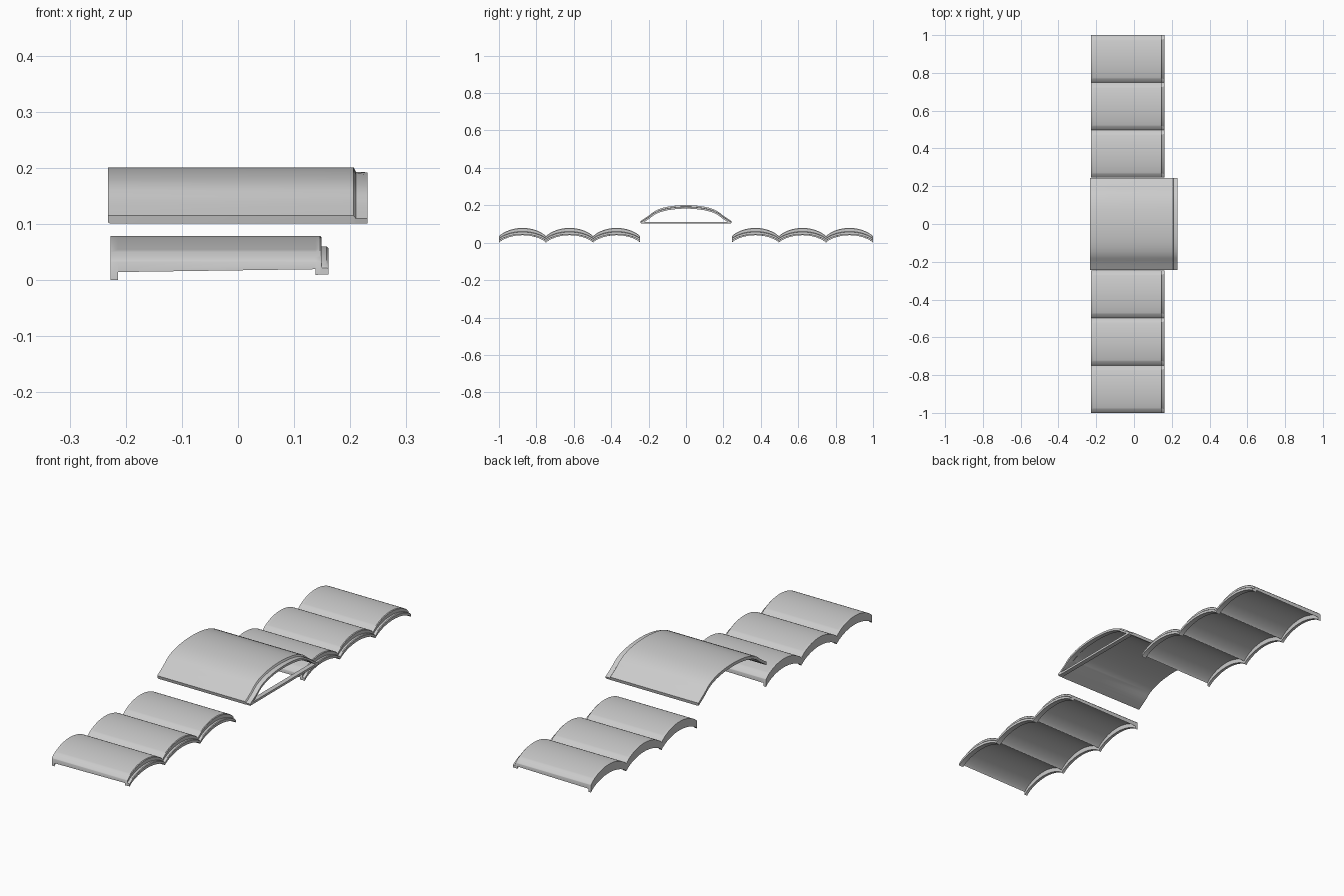
import bpy, bmesh, math

if "Cube" in bpy.data.objects:
    bpy.data.objects.remove(bpy.data.objects["Cube"])

N = 28  # segments across each arch


def arch(half, edge, apex, power=0.8):
    """Rounded barrel curve as (y, z) points."""
    pts = []
    for i in range(N + 1):
        t = -math.cos(math.pi * i / N)
        pts.append((half * t, edge + (apex - edge) * max(0, 1 - t * t) ** power))
    return pts


def flared(half, edge, apex):
    """Barrel curve whose feet flare outwards."""
    key = [(0, 1), (.1, .995), (.2, .975), (.3, .945), (.4, .90), (.5, .835), (.6, .74),
           (.68, .635), (.74, .52), (.79, .40), (.84, .295), (.89, .20), (.95, .09), (1, 0)]
    side = [(half * t, edge + (apex - edge) * f) for t, f in key]
    return [(-y, z) for y, z in reversed(side[1:])] + side


def loft(name, stations, y0=0):
    """Shell through stations (x, outer curve, inner curve)."""
    bm = bmesh.new()
    rings = []
    for x, outer, inner in stations:
        ring = outer + inner[::-1]
        rings.append([bm.verts.new((x, y + y0, z)) for y, z in ring])
    n = len(rings[0])
    for a, b in zip(rings, rings[1:]):
        for i in range(n):
            j = (i + 1) % n
            bm.faces.new((a[i], a[j], b[j], b[i]))
    for r in (rings[0], rings[-1]):
        for i in range(n // 2 - 1):
            bm.faces.new((r[i], r[i + 1], r[n - 2 - i], r[n - 1 - i]))
    bmesh.ops.recalc_face_normals(bm, faces=bm.faces)
    me = bpy.data.meshes.new(name)
    bm.to_mesh(me)
    bm.free()
    ob = bpy.data.objects.new(name, me)
    bpy.context.collection.objects.link(ob)
    return ob


def tile_station(x, top, top_edge, under, lift=0):
    low = 0.01 * (x + 0.228) / 0.388 + lift
    return x, arch(0.126, top_edge, top), arch(0.126, low, under)


# barrel tiles: hanging lip at the back end, lowered tongue at the front end
tile = [tile_station(*s) for s in (
    (-0.227, .079, .033, .040), (-0.214, .079, .033, .040),
    (-0.214, .079, .033, .061, .014), (0.138, .079, .033, .060, .010),
    (0.138, .079, .033, .045), (0.146, .079, .033, .045),
    (0.149, .076, .031, .045), (0.149, .060, .022, .045),
    (0.158, .060, .022, .045), (0.161, .057, .020, .045))]
parts = []
for side in (-1, 1):
    for k in range(3):
        label = "left" if side < 0 else "right"
        parts.append(loft(f"roof_tile_{label}_{k + 1}", tile, side * (0.371 + 0.2515 * k)))


# ridge cap with a smaller collar at the front end
def cap_station(x, half, edge, apex, low, under):
    return x, flared(half, edge, apex), flared(half - .003, low, under)


parts.append(loft("ridge_cap", [cap_station(*s) for s in (
    (-0.232, .243, .115, .201, .103, .187), (-0.228, .244, .115, .201, .101, .187),
    (0.206, .244, .115, .201, .101, .187), (0.210, .243, .110, .193, .101, .182),
    (0.231, .243, .110, .192, .101, .182))]))

# tie bar joining the collar feet
bpy.ops.mesh.primitive_cube_add(size=1, location=(0.220, 0, 0.107))
bar = bpy.context.object
bar.name = "tie_bar"
bar.scale = (0.021, 0.47, 0.010)
bpy.ops.object.transform_apply(location=False, rotation=False, scale=True)

bpy.ops.object.select_all(action='DESELECT')
for ob in parts:
    ob.select_set(True)
bpy.context.view_layer.objects.active = parts[0]
bpy.ops.object.shade_smooth_by_angle(angle=math.radians(30))
